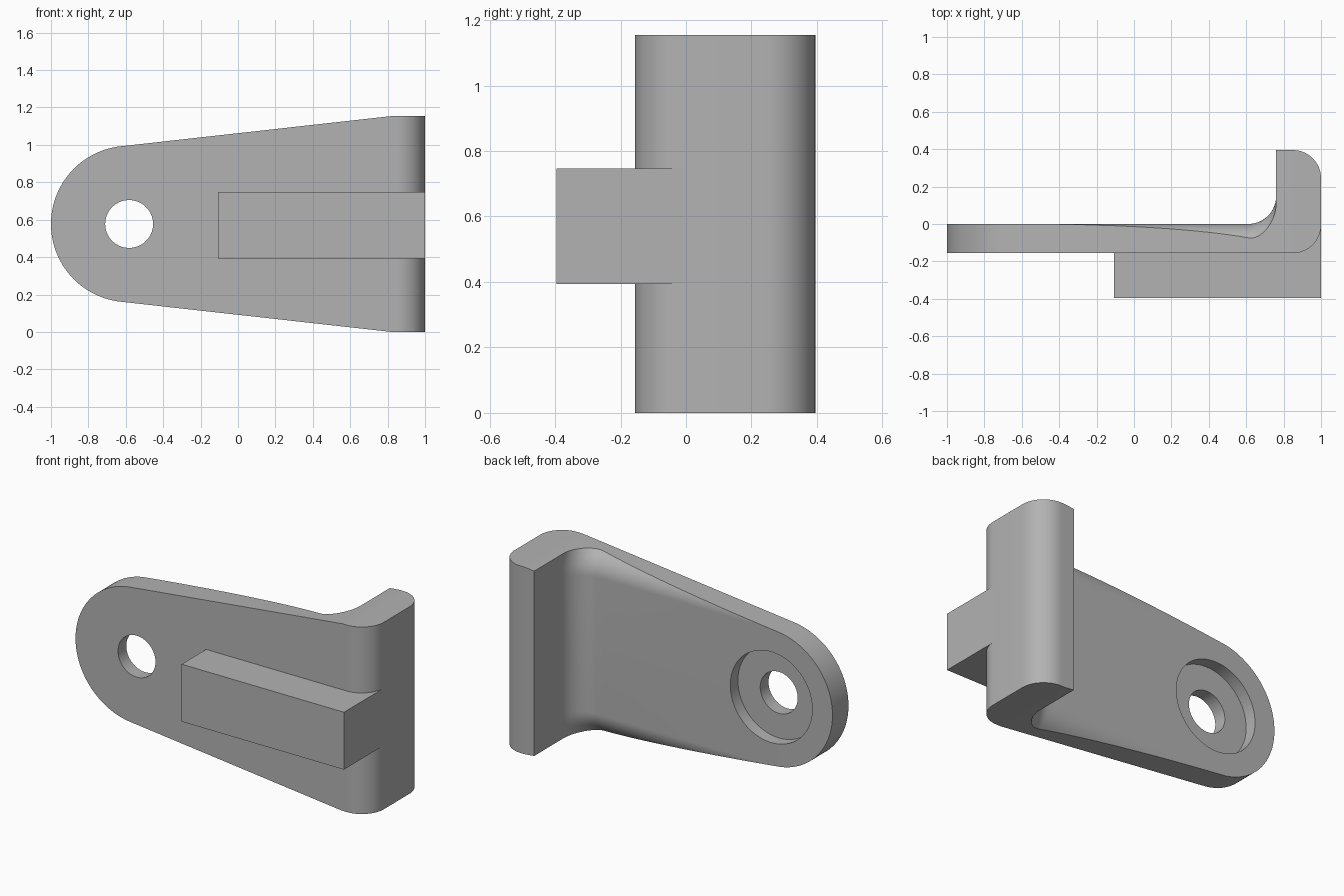
import bpy, bmesh, math

cube = bpy.data.objects.get("Cube")
if cube:
    bpy.data.objects.remove(cube, do_unlink=True)

MID = 0.577            # height of the centre line, also the largest half height
THICK = 0.156          # plate thickness
DEPTH = 0.395          # furthest reach to front and back
EYE_X, EYE_R = -0.582, 0.418
FLANGE_X, TAPER_END = 0.76, 0.82
ROUND = 0.15           # bend and fillet radius
CREST = MID - THICK    # half height where the edge rounding starts
STEPS = 16

grey = bpy.data.materials.new("plain grey")
grey.use_nodes = True
colour = (0.45, 0.45, 0.45, 1)
grey.diffuse_color = colour
grey.node_tree.nodes["Principled BSDF"].inputs["Base Color"].default_value = colour


def make_object(name, bm):
    bmesh.ops.recalc_face_normals(bm, faces=bm.faces)
    mesh = bpy.data.meshes.new(name)
    bm.to_mesh(mesh)
    bm.free()
    mesh.materials.append(grey)
    obj = bpy.data.objects.new(name, mesh)
    bpy.context.collection.objects.link(obj)
    return obj


def circle_height(offset, radius):
    return math.sqrt(max(radius ** 2 - offset ** 2, 0))


# Outline: round eye end running tangentially into a straight taper
LEAN = 0.1115
tangent_x = EYE_X - EYE_R * LEAN
tangent_h = circle_height(tangent_x - EYE_X, EYE_R)


def half_height(x):
    if x < tangent_x:
        return circle_height(x - EYE_X, EYE_R)
    t = min((x - tangent_x) / (TAPER_END - tangent_x), 1)
    return tangent_h + (MID - tangent_h) * t


def corner_drop(x):
    return ROUND - circle_height(max(x - 1 + ROUND, 0), ROUND)


def back_y(x, d, flange):
    if flange:
        return DEPTH - corner_drop(x)
    # rounded long edges, swept up into the fillet at the flange
    fillet = ROUND - circle_height(max(x - FLANGE_X + ROUND, 0), ROUND)
    return circle_height(max(abs(d) - CREST, 0), THICK + fillet) - THICK


# Stations along the length
turn = math.acos((EYE_X - tangent_x) / EYE_R)
stations = [(EYE_X - EYE_R * math.cos(turn * i / 32), False) for i in range(33)]
start = FLANGE_X - ROUND
stations += [(tangent_x + (start - tangent_x) * i / 24, False) for i in range(1, 25)]
quarter = [math.sin(math.pi / 2 * i / STEPS) for i in range(STEPS + 1)]
stations += [(start + ROUND * s, False) for s in quarter[1:]]
stations += [(FLANGE_X, True), (TAPER_END, True)]
stations += [(1 - ROUND + ROUND * s, True) for s in quarter]

# Bracket body lofted through the stations
bm = bmesh.new()
rings = []
for x, flange in stations:
    h = half_height(x)
    inner, extra = min(h, CREST), max(h - CREST, 0)
    upper = [inner + extra * k / 10 for k in range(11)]
    rows = [-d for d in reversed(upper)] + upper
    front = -THICK + corner_drop(x)
    ring = [bm.verts.new((x, back_y(x, d, flange), MID + d)) for d in rows]
    ring += [bm.verts.new((x, front, MID + d)) for d in reversed(rows)]
    rings.append(ring)
for a, b in zip(rings, rings[1:]):
    for i in range(len(a)):
        j = (i + 1) % len(a)
        bm.faces.new((a[i], a[j], b[j], b[i]))
bm.faces.new(rings[-1])
bmesh.ops.remove_doubles(bm, verts=bm.verts, dist=0.00005)
bmesh.ops.dissolve_degenerate(bm, edges=bm.edges, dist=0.00005)
bracket = make_object("bracket_body", bm)


# Through hole and wider recess on the back
def bore(name, radius, y0, y1):
    bpy.ops.mesh.primitive_cylinder_add(
        vertices=64, radius=radius, depth=y1 - y0,
        location=(EYE_X, (y0 + y1) / 2, MID), rotation=(math.pi / 2, 0, 0))
    cutter = bpy.context.object
    cutter.name = name
    cutter.hide_render = True
    cutter.data.materials.append(grey)
    cut = bracket.modifiers.new(name, "BOOLEAN")
    cut.operation, cut.solver, cut.object = "DIFFERENCE", "EXACT", cutter
    bpy.ops.object.select_all(action="DESELECT")
    bpy.context.view_layer.objects.active = bracket
    bracket.select_set(True)
    bpy.ops.object.modifier_apply(modifier=name)
    bpy.data.objects.remove(cutter, do_unlink=True)


bore("pin_hole", 0.128, -0.5, 0.5)
bore("back_recess", 0.28, -0.075, 0.3)
bpy.ops.object.shade_smooth_by_angle(angle=math.radians(25))

# Raised rib on the front
bm = bmesh.new()
bmesh.ops.create_cube(bm, size=1)
low, high = (-0.108, -DEPTH, 0.393), (1, ROUND - THICK, 0.747)
for v in bm.verts:
    v.co = [lo + (hi - lo) * (c + 0.5) for lo, hi, c in zip(low, high, v.co)]
make_object("front_rib", bm)
